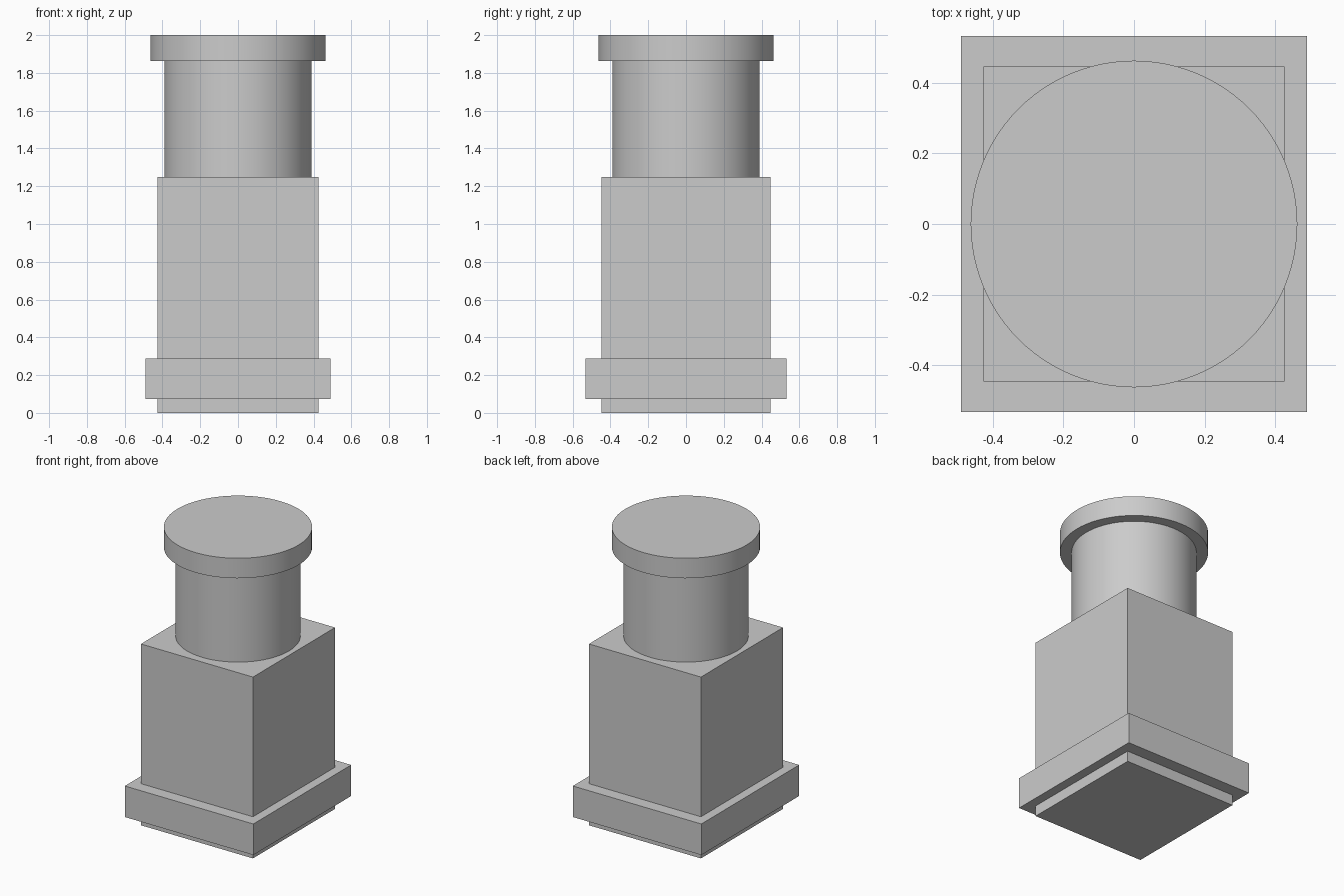
import bpy
import math

cube = bpy.data.objects.get("Cube")
if cube:
    bpy.data.objects.remove(cube, do_unlink=True)

# Single flat colour
grey = bpy.data.materials.new("plain_grey")
grey.use_nodes = True
colour = (0.6, 0.6, 0.6, 1)
grey.diffuse_color = colour
grey.node_tree.nodes["Principled BSDF"].inputs["Base Color"].default_value = colour


def finish(name):
    obj = bpy.context.object
    obj.name = name
    obj.data.materials.append(grey)
    return obj


def block(name, width, depth, bottom, top):
    bpy.ops.mesh.primitive_cube_add(size=1, location=(0, 0, (bottom + top) / 2))
    obj = finish(name)
    obj.scale = (width, depth, top - bottom)
    bpy.ops.object.transform_apply(location=False, rotation=False, scale=True)


def drum(name, radius, bottom, top):
    bpy.ops.mesh.primitive_cylinder_add(
        vertices=96, radius=radius, depth=top - bottom,
        location=(0, 0, (bottom + top) / 2))
    finish(name)
    bpy.ops.object.shade_smooth_by_angle(angle=math.radians(30))


# Square base: foot, projecting collar and tall body
block("foot", 0.854, 0.894, 0, 0.073)
block("collar", 0.98, 1.066, 0.073, 0.287)
block("body", 0.854, 0.894, 0.287, 1.25)

# Round neck and wider cap
drum("neck", 0.39, 1.25, 1.862)
drum("cap", 0.463, 1.862, 2)
